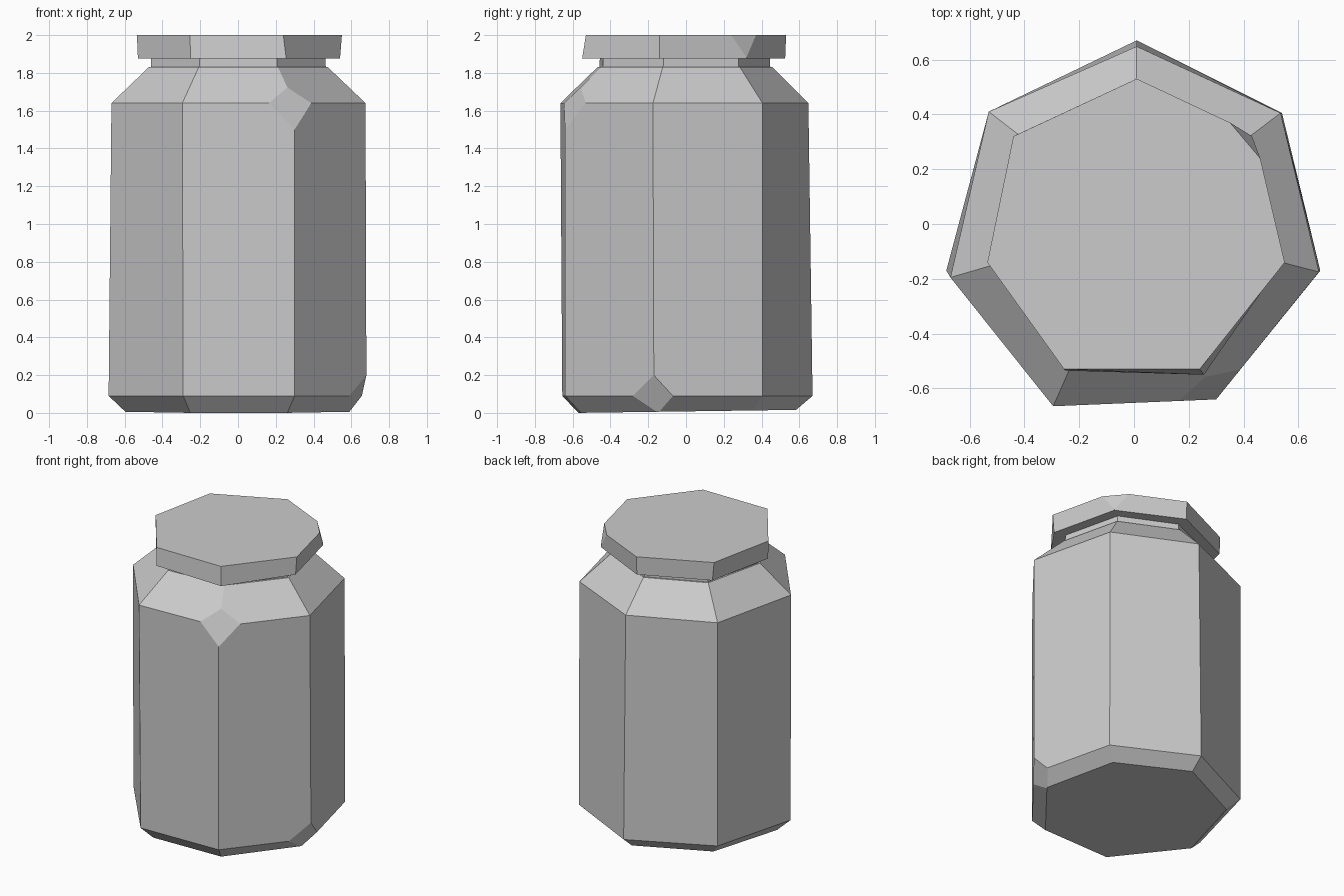
import bpy
import bmesh
from mathutils import Vector

default = bpy.data.objects.get("Cube")
if default:
    bpy.data.objects.remove(default, do_unlink=True)

# One plain grey for the whole jar
grey = bpy.data.materials.new("stone_grey")
grey.use_nodes = True
grey.diffuse_color = (0.6, 0.6, 0.6, 1)
grey.node_tree.nodes["Principled BSDF"].inputs["Base Color"].default_value = (0.6, 0.6, 0.6, 1)

# Slightly uneven seven-sided outlines, starting at the back corner
FOOT = [(0.01, 0.67), (0.54, 0.405), (0.68, -0.17), (0.30, -0.64),
        (-0.29, -0.655), (-0.685, -0.17), (-0.53, 0.41)]
SHOULDER = [(0.01, 0.648), (0.535, 0.405), (0.675, -0.175), (0.30, -0.64),
            (-0.295, -0.665), (-0.67, -0.195), (-0.53, 0.41)]
LID_TOP = [(0.01, 0.53), (0.44, 0.328), (0.55, -0.14), (0.24, -0.53),
           (-0.255, -0.53), (-0.535, -0.14), (-0.44, 0.32)]
LID_RIM = [(0.01, 0.525), (0.43, 0.32), (0.54, -0.14), (0.255, -0.55),
           (-0.25, -0.535), (-0.53, -0.145), (-0.43, 0.325)]


def ring(outline, z, scale=1.0, tilt=0.0):
    return [(x * scale, y * scale, z + tilt * y) for x, y in outline]


def chip(bm, *points):
    """Slice one corner off along the plane through three points."""
    a, b, c = map(Vector, points)
    normal = (b - a).cross(c - a).normalized()
    if normal.dot(a - Vector((0, 0, 1.0))) < 0:
        normal.negate()
    bmesh.ops.bisect_plane(bm, geom=bm.verts[:] + bm.edges[:] + bm.faces[:],
                           plane_co=a, plane_no=normal, clear_outer=True)
    bmesh.ops.holes_fill(bm, edges=[e for e in bm.edges if e.is_boundary], sides=0)


def loft(name, rings, chips=()):
    """Join stacked rings into a capped solid, then chip its corners."""
    bm = bmesh.new()
    loops = [[bm.verts.new(p) for p in r] for r in rings]
    for low, high in zip(loops, loops[1:]):
        for i in range(len(low)):
            j = (i + 1) % len(low)
            bm.faces.new((low[i], low[j], high[j], high[i]))
    bm.faces.new(loops[0])
    bm.faces.new(loops[-1])
    for points in chips:
        chip(bm, *points)
    bmesh.ops.recalc_face_normals(bm, faces=bm.faces[:])
    mesh = bpy.data.meshes.new(name)
    bm.to_mesh(mesh)
    bm.free()
    mesh.materials.append(grey)
    obj = bpy.data.objects.new(name, mesh)
    bpy.context.collection.objects.link(obj)
    return obj


# Body with bevelled foot, sloping shoulder and two chipped corners
loft("jar_body",
     [ring(FOOT, 0.008, 0.87, 0.012), ring(FOOT, 0.09),
      ring(SHOULDER, 1.64), ring(SHOULDER, 1.83, 0.705)],
     [((0.30, -0.64, 1.50), (0.155, -0.65, 1.64), (0.39, -0.53, 1.64)),
      ((0.68, -0.17, 0.20), (0.59, -0.28, 0.09), (0.655, -0.07, 0.09))])

# Neck between shoulder and lid
loft("jar_neck", [ring(SHOULDER, 1.80, 0.69), ring(SHOULDER, 1.90, 0.685)])

# Lid with one chipped corner at the back
loft("lid", [ring(LID_RIM, 1.875), ring(LID_TOP, 2.0)],
     [((0.35, 0.37, 2.0), (0.46, 0.24, 2.0), (0.43, 0.32, 1.885))])
